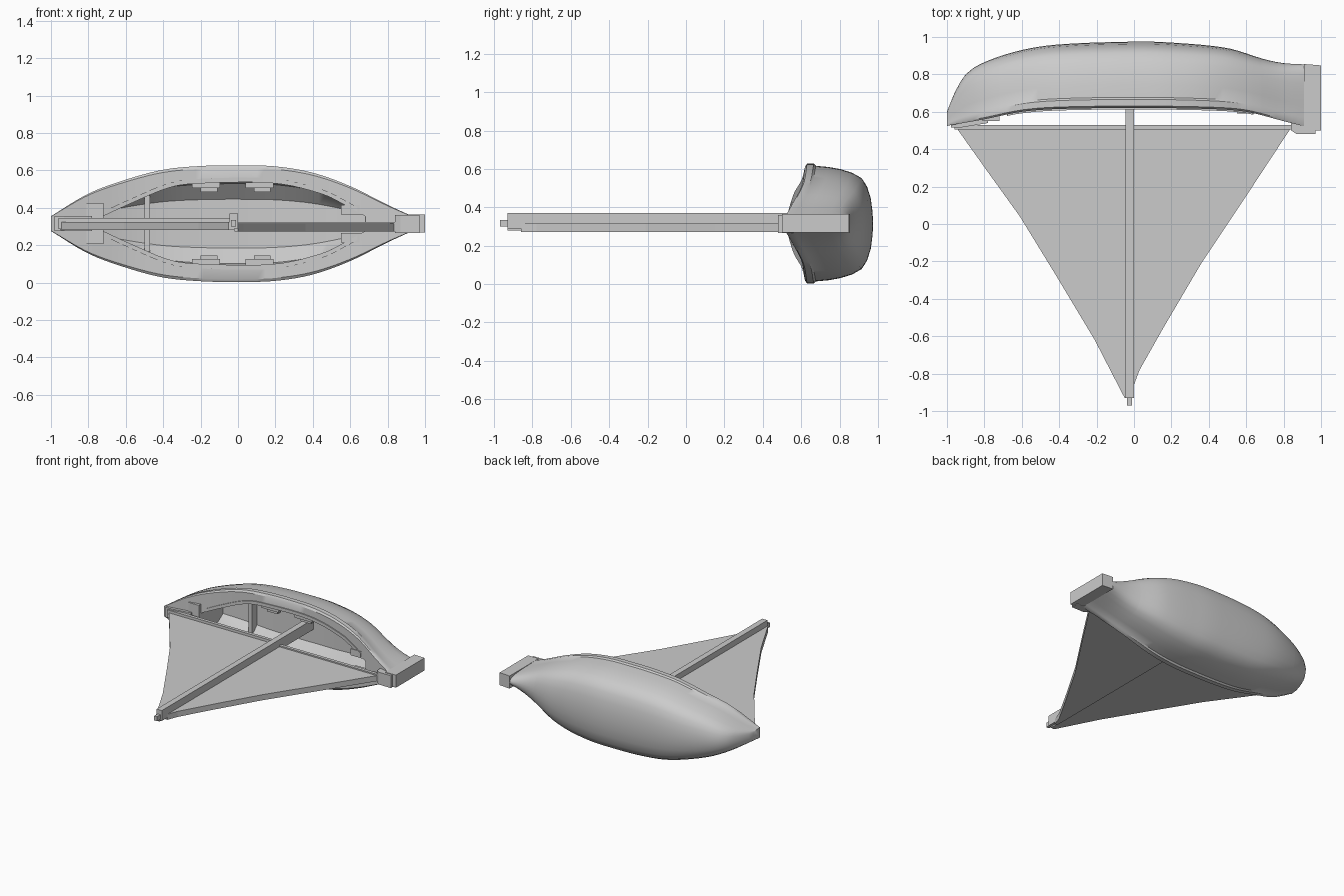
import bpy, bmesh

if "Cube" in bpy.data.objects:
    bpy.data.objects.remove(bpy.data.objects["Cube"])

CZ = 0.315  # centre plane of the boat, which lies on its side


def finish(name, bm, angle=None):
    bmesh.ops.recalc_face_normals(bm, faces=bm.faces)
    me = bpy.data.meshes.new(name)
    bm.to_mesh(me)
    bm.free()
    ob = bpy.data.objects.new(name, me)
    bpy.context.collection.objects.link(ob)
    if angle:
        bpy.ops.object.select_all(action='DESELECT')
        ob.select_set(True)
        bpy.context.view_layer.objects.active = ob
        bpy.ops.object.shade_smooth_by_angle(angle=angle)
    return ob


def prism(name, pts, z0, z1):
    """Outline in the xy plane, extruded along z."""
    bm = bmesh.new()
    lo = [bm.verts.new((x, y, z0)) for x, y in pts]
    hi = [bm.verts.new((x, y, z1)) for x, y in pts]
    bm.faces.new(lo)
    bm.faces.new(hi)
    n = len(pts)
    for i in range(n):
        j = (i + 1) % n
        bm.faces.new((lo[i], lo[j], hi[j], hi[i]))
    return finish(name, bm)


def box(name, x0, x1, y0, y1, z0, z1):
    return prism(name, [(x0, y0), (x1, y0), (x1, y1), (x0, y1)], z0, z1)


def curve(pts, x):
    """Smooth interpolation through (x, value) pairs."""
    n = len(pts)
    if x <= pts[0][0]:
        return pts[0][1]
    if x >= pts[-1][0]:
        return pts[-1][1]
    i = max(k for k in range(n - 1) if pts[k][0] <= x)

    def slope(k):
        a, b = pts[max(k - 1, 0)], pts[min(k + 1, n - 1)]
        return (b[1] - a[1]) / (b[0] - a[0])
    (xa, va), (xb, vb) = pts[i], pts[i + 1]
    h = xb - xa
    t = (x - xa) / h
    return ((2*t**3 - 3*t*t + 1) * va + (t**3 - 2*t*t + t) * h * slope(i)
            + (3*t*t - 2*t**3) * vb + (t**3 - t*t) * h * slope(i + 1))


# Hull lines: half width, keel, rim and opening along x
HALF = [(-1, .04), (-.8, .16), (-.6, .235), (-.4, .288), (-.2, .308), (0, .312),
        (.2, .306), (.4, .272), (.6, .2), (.8, .1), (.92, .045)]
KEEL = [(-1, .6), (-.96, .70), (-.9, .8), (-.8, .865), (-.6, .93), (-.4, .96),
        (0, .975), (.2, .97), (.5, .94), (.7, .88), (.8, .86), (.92, .853)]
RIM = [(-1, .525), (-.8, .56), (-.6, .6), (-.4, .615), (0, .62), (.4, .615),
       (.6, .6), (.8, .55), (.92, .52)]
OPEN = [(-.72, .04), (-.58, .105), (-.36, .195), (-.2, .215), (.2, .215),
        (.46, .155), (.57, .1), (.68, .04)]
# Cross-section as (width, depth) fractions from rim to keel
SECTION = [(.95, 0), (1, .03), (1, .13), (.965, .16), (.945, .35), (.91, .52), (.85, .69),
           (.76, .83), (.62, .91), (.42, .965), (.2, .99)]

# Hull: closed loft with a hollowed cockpit
stations = [-1, -.985, -.96, -.93, -.9, -.86, -.82, -.78, -.75, -.721]
stations += [-.72 + 1.4 * i / 34 for i in range(35)]
stations += [.681, .72, .76, .8, .84, .88, .92]
bm = bmesh.new()
rings = []
for x in stations:
    w, k, r = curve(HALF, x), curve(KEEL, x), curve(RIM, x)
    o = curve(OPEN, x)
    hollow = -.7201 < x < .6801
    half = [(w * a, r + (k - r) * d) for a, d in SECTION]
    ring = half + [(0, k)] + [(-a, y) for a, y in reversed(half)]
    if hollow:
        flare = max(o, w - .075)
        inner = [(o, r), (o, r + .05), (flare, r + .06),
                 (flare * .9, r + (k - r) * .65), (flare * .55, k - .05)]
    else:
        inner = [(o * .9, r)] * 5
    ring += [(-a, y) for a, y in inner] + [(a, y) for a, y in reversed(inner)]
    rings.append([bm.verts.new((x, y, CZ + a)) for a, y in ring])
for a, b in zip(rings, rings[1:]):
    for i in range(len(a)):
        j = (i + 1) % len(a)
        bm.faces.new((a[i], a[j], b[j], b[i]))
outer = 2 * len(SECTION) + 1
bm.faces.new(rings[0][:outer])
bm.faces.new(rings[-1][:outer])
for end in (rings[0], rings[-1]):
    bm.faces.new((end[outer - 1], end[outer], end[-1], end[0]))
bmesh.ops.remove_doubles(bm, verts=bm.verts, dist=.0005)
bmesh.ops.dissolve_degenerate(bm, edges=bm.edges, dist=.0001)
finish("hull", bm, .6)

# Inner rail lip around the cockpit, one strip per side
for side, s in (("upper", 1), ("lower", -1)):
    bm = bmesh.new()
    prev = None
    for i in range(27):
        x = -.68 + 1.32 * i / 26
        r, c = curve(RIM, x), curve(OPEN, x)
        q = [bm.verts.new((x, y, CZ + s * (c + d))) for y, d in
             ((r - .008, 0), (r - .008, .025), (r + .03, .025), (r + .03, 0))]
        if prev:
            for j in range(4):
                m = (j + 1) % 4
                bm.faces.new((prev[j], prev[m], q[m], q[j]))
        else:
            bm.faces.new(q)
        prev = q
    bm.faces.new(prev)
    finish(side + "_rail_lip", bm, .6)

    # Cleats on the inside of the rail
    for n, x in enumerate((-.17, .115)):
        z = CZ + s * .205
        box(f"{side}_cleat_{n}", x - .075, x + .075, .63, .68, z - .015, z + .015)
        box(f"{side}_cleat_foot_{n}", x - .03, x + .06, .64, .68,
            z - s * .02 - .015, z - s * .02 + .015)
    z = CZ + s * .075
    box(side + "_stern_cleat", .55, .66, .59, .65, z - .025, z + .025)

# Rib across the floor
box("floor_rib", -.5, -.47, .84, .92, CZ - .15, CZ + .15)

# Bow fitting and bow deck step
prism("bow_fitting", [(-.98, .515), (-.93, .515), (-.78, .54), (-.78, .59), (-.97, .59)],
      CZ - .04, CZ + .04)
box("bow_deck_step", -.81, -.72, .55, .6, CZ - .11, CZ + .11)

# Stern post and rudder
prism("stern_post", [(.84, .5), (.87, .48), (.97, .48), (.97, .53), (.92, .56), (.84, .56)],
      .265, .36)
prism("rudder", [(.91, .5), (1, .5), (1, .848), (.91, .855)], .268, .365)

# Mast with tip, and boom
box("mast", -.045, 0, -.93, .92, .29, .37)
box("mast_tip", -.037, -.012, -.97, -.92, .3, .335)
box("left_boom", -.96, -.02, .505, .53, .285, .345)
box("right_boom", -.02, .86, .505, .53, .272, .325)

# Sails with slightly hollow edges
prism("left_sail", [(-.02, .515), (-.95, .515), (-.79, .29), (-.61, .04), (-.42, -.27),
                    (-.21, -.62), (-.05, -.93), (-.02, -.93)], .28, .325)
prism("right_sail", [(-.02, .515), (.84, .515), (.6, .15), (.36, -.21), (.16, -.55),
                     (.03, -.78), (.0, -.86), (-.02, -.86)], .272, .315)
